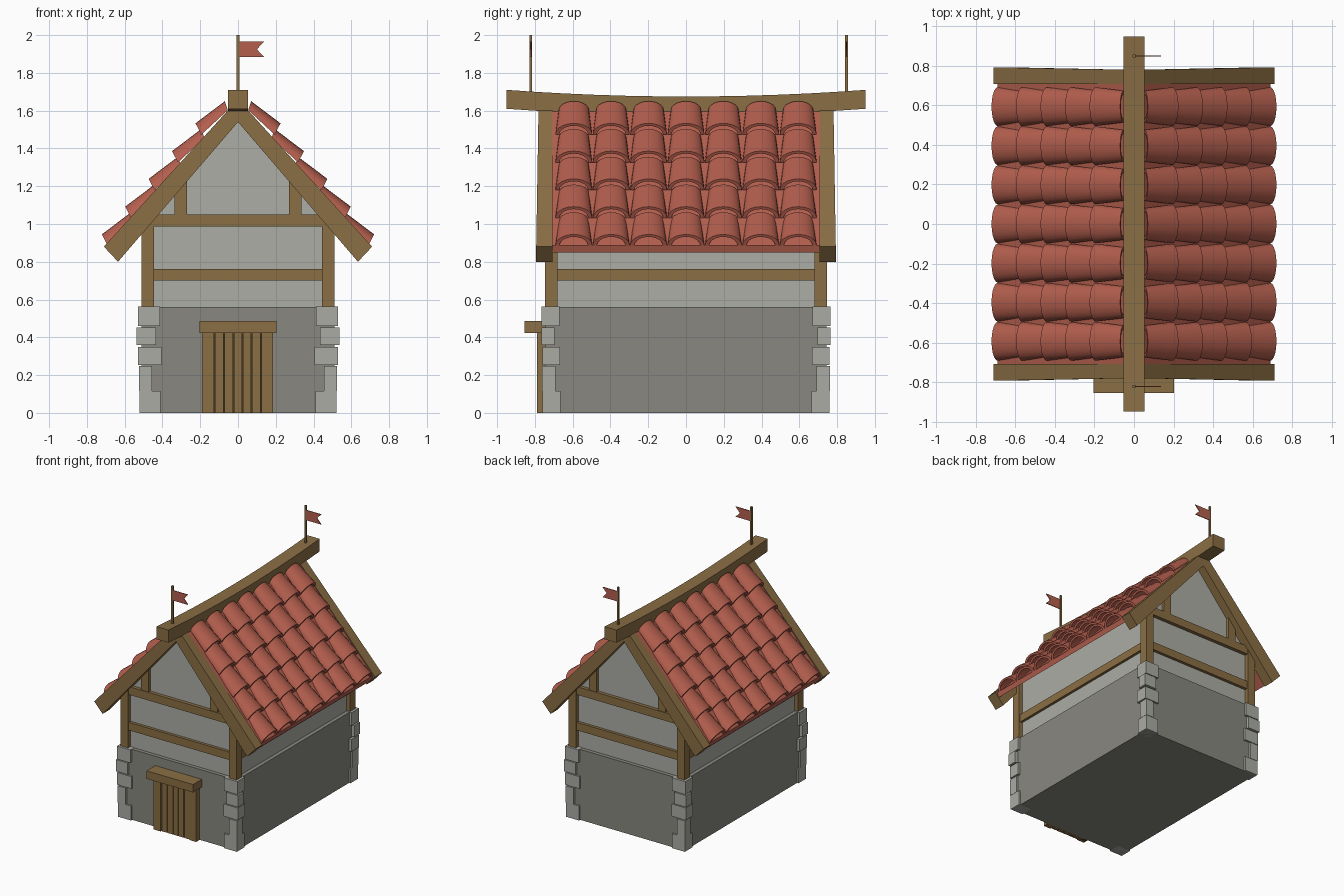
import bpy, bmesh, math

if "Cube" in bpy.data.objects:
    bpy.data.objects.remove(bpy.data.objects["Cube"])


def material(name, rgb):
    m = bpy.data.materials.new(name)
    m.diffuse_color = (*rgb, 1)
    m.use_nodes = True
    m.node_tree.nodes["Principled BSDF"].inputs["Base Color"].default_value = m.diffuse_color
    return m


WOOD = material("timber brown", (0.254, 0.156, 0.058))
DARK = material("door gap brown", (0.06, 0.04, 0.018))
PLASTER = material("plaster grey", (0.413, 0.418, 0.376))
STONE = material("stone wall grey", (0.246, 0.242, 0.216))
QUOIN = material("corner stone grey", (0.40, 0.41, 0.37))
RED = material("clay red", (0.456, 0.114, 0.076))


def finish(name, bm, mat):
    bmesh.ops.recalc_face_normals(bm, faces=bm.faces)
    me = bpy.data.meshes.new(name)
    bm.to_mesh(me)
    bm.free()
    me.materials.append(mat)
    ob = bpy.data.objects.new(name, me)
    bpy.context.collection.objects.link(ob)
    return ob


def prism(name, pts, y0, y1, mat):
    """Extrude an x-z outline from y0 to y1."""
    bm = bmesh.new()
    a = [bm.verts.new((x, y0, z)) for x, z in pts]
    b = [bm.verts.new((x, y1, z)) for x, z in pts]
    bm.faces.new(a)
    bm.faces.new(b[::-1])
    for i in range(len(pts)):
        j = (i + 1) % len(pts)
        bm.faces.new((a[i], b[i], b[j], a[j]))
    return finish(name, bm, mat)


def box(name, x0, x1, y0, y1, z0, z1, mat):
    return prism(name, [(x0, z0), (x1, z0), (x1, z1), (x0, z1)], y0, y1, mat)


# Walls: stone base and plastered upper storey with gables
box("stone_base", -0.51, 0.51, -0.745, 0.745, 0, 0.56, STONE)
prism("plaster_walls", [(-0.48, 0.55), (0.48, 0.55), (0.48, 1.07), (0, 1.6), (-0.48, 1.07)],
      -0.715, 0.715, PLASTER)

# Corner stones: bottom, top, inner x, outer x, inner y, outer y
COURSES = [(0, 0.115, 0.41, 0.522, 0.665, 0.76),
           (0.115, 0.247, 0.455, 0.524, 0.69, 0.763),
           (0.253, 0.35, 0.405, 0.53, 0.668, 0.76),
           (0.36, 0.453, 0.435, 0.537, 0.695, 0.766),
           (0.459, 0.562, 0.412, 0.53, 0.67, 0.765)]

for sx in (-1, 1):
    for sy in (-1, 1):
        for z0, z1, xi, xo, yi, yo in COURSES:
            box("corner_stone", sx * xi, sx * xo, sy * yi, sy * yo, z0, z1, QUOIN)
        # Corner posts and short gable studs
        box("corner_post", sx * 0.445, sx * 0.51, sy * 0.68, sy * 0.747, 0.555, 1.03, WOOD)
        box("gable_stud", sx * 0.27, sx * 0.335, sy * 0.69, sy * 0.738, 1.04, 1.26, WOOD)
        # Rafters framing each gable, a little thicker at the foot
        r = prism("gable_rafter", [(0, 1.54), (sx * 0.635, 0.8), (sx * 0.71, 0.88), (0, 1.66)],
                  sy * 0.708, sy * 0.78, WOOD)
        for v in r.data.vertices:
            if v.co.z < 1 and abs(v.co.y) > 0.75:
                v.co.y += sy * 0.013
    # Side rails
    box("side_rail", sx * 0.46, sx * 0.5, -0.7, 0.7, 0.7, 0.762, WOOD)
    # Roof boards under the tiles
    prism("roof_board", [(0, 1.655), (sx * 0.692, 0.885), (sx * 0.68, 0.848), (0, 1.6)],
          -0.71, 0.71, RED)

# Gable cross beams
for sy in (-1, 1):
    box("middle_beam", -0.46, 0.46, sy * 0.69, sy * 0.738, 0.7, 0.763, WOOD)
    box("tie_beam", -0.5, 0.5, sy * 0.69, sy * 0.743, 0.986, 1.05, WOOD)

# Sagging ridge beam
bm = bmesh.new()
rings = []
for i in range(13):
    y = -0.95 + 1.9 * i / 12
    sag = 0.035 * (1 - (y / 0.95) ** 2)
    rings.append([bm.verts.new((x, y, z - sag)) for x, z in
                  ((-0.053, 1.61), (0.053, 1.61), (0.053, 1.71), (-0.053, 1.71))])
for a, b in zip(rings, rings[1:]):
    for k in range(4):
        bm.faces.new((a[k], a[(k + 1) % 4], b[(k + 1) % 4], b[k]))
bm.faces.new(rings[0])
bm.faces.new(rings[-1])
finish("ridge_beam", bm, WOOD)


# Roof tiles: tapered half-barrels in five overlapping rows of seven
def tile(bm, sx, x, y, z):
    n = 10

    def arch(ox, oz, w, ux, uz, s):
        return [bm.verts.new((sx * (x + ox + ux * s * math.sin(t)), y + w * s * math.cos(t),
                              z + oz + uz * s * math.sin(t)))
                for t in (math.pi * k / n for k in range(n + 1))]
    lo, li = arch(0, 0, 0.098, 0.031, 0.06, 1), arch(0, 0, 0.098, 0.031, 0.06, 0.78)
    uo, ui = arch(-0.14, 0.13, 0.08, 0.016, 0.047, 1), arch(-0.14, 0.13, 0.08, 0.016, 0.047, 0.78)
    for a, b in ((lo, uo), (uo, ui), (ui, li), (li, lo)):
        for k in range(n):
            bm.faces.new((a[k], a[k + 1], b[k + 1], b[k]))
    for k in (0, n):
        bm.faces.new((lo[k], uo[k], ui[k], li[k]))


for side, sx in (("right", 1), ("left", -1)):
    bm = bmesh.new()
    for row in range(5):
        for col in range(-3, 4):
            tile(bm, sx, 0.69 - 0.124 * row, 0.198 * col, 0.885 + 0.147 * row)
    ob = finish(side + "_roof_tiles", bm, RED)
    bpy.ops.object.select_all(action='DESELECT')
    ob.select_set(True)
    bpy.context.view_layer.objects.active = ob
    bpy.ops.object.shade_smooth_by_angle(angle=math.radians(35))

# Door: jambs, planks over a dark backing, and a lintel
box("door_backing", -0.185, 0.18, -0.772, -0.74, 0, 0.42, DARK)
for x0, x1 in ((-0.19, -0.127), (-0.122, -0.077), (-0.072, -0.026), (-0.021, 0.021),
               (0.026, 0.07), (0.075, 0.12), (0.125, 0.185)):
    jamb = abs(x0 + x1) > 0.25
    box("door_jamb" if jamb else "door_plank", x0, x1, -0.79 if jamb else -0.782, -0.74,
        0, 0.425, WOOD)
box("door_lintel", -0.205, 0.203, -0.855, -0.74, 0.423, 0.486, WOOD)

# Flag poles with swallow-tailed flags
for y in (-0.822, 0.85):
    box("flag_pole", -0.007, 0.007, y - 0.007, y + 0.007, 1.68, 2.0, WOOD)
    prism("flag", [(0, 1.885), (0.137, 1.885), (0.1, 1.925), (0.137, 1.965), (0, 1.965)],
          y - 0.003, y + 0.003, RED)
